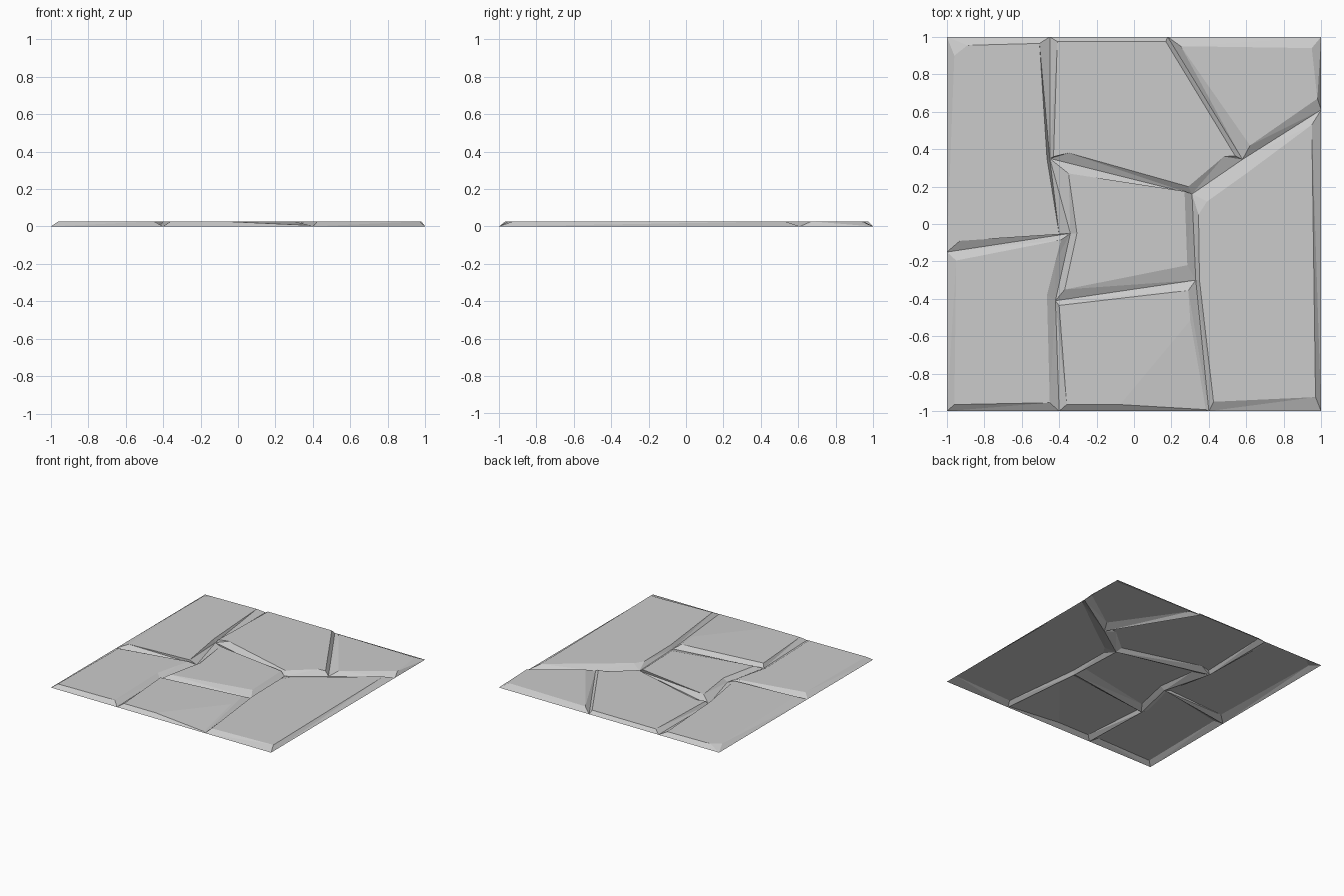
import bpy, bmesh
from mathutils import Vector

if "Cube" in bpy.data.objects:
    bpy.data.objects.remove(bpy.data.objects["Cube"])

HEIGHT = 0.027

stone = bpy.data.materials.new("grey stone")
stone.use_nodes = True
stone.diffuse_color = (0.6, 0.6, 0.6, 1)
stone.node_tree.nodes["Principled BSDF"].inputs["Base Color"].default_value = (0.6, 0.6, 0.6, 1)

# Seam corners shared by neighbouring slabs, all lying on the ground
seam = dict(
    back_left=(-1, 1), back_right=(1, 1), front_left=(-1, -1), front_right=(1, -1),
    a=(-.45, 1), b=(.18, 1), c=(-.45, .35), d=(.58, .345), e=(.31, .16), f=(1, .61),
    g=(-.34, -.05), h=(-1, -.15), i=(-.42, -.41), j=(.33, -.3), k=(-.4, -1), l=(.4, -1))


def bridge(bm, low, high):
    """Triangle strip between two closed loops, always taking the shorter diagonal."""
    n, m = len(low), len(high)
    p = q = 0
    while p < n or q < m:
        a, b = low[p % n], high[q % m]
        a2, b2 = low[(p + 1) % n], high[(q + 1) % m]
        step_low = q == m or (p < n and (a2.co - b.co).length < (b2.co - a.co).length)
        bm.faces.new((a, a2, b) if step_low else (a, b2, b))
        if step_low:
            p += 1
        else:
            q += 1


def slab(name, corners, top, chip=None):
    """Open slab: ground outline, flat top and sloping rim, optionally with a chipped corner."""
    bm = bmesh.new()
    low = [bm.verts.new((*seam[c], 0)) for c in corners.split()]
    high = [bm.verts.new((*t, HEIGHT)) for t in top]
    bm.faces.new(high)
    bridge(bm, low, high)
    if chip:
        p0, p1, p2 = map(Vector, chip)
        normal = (p1 - p0).cross(p2 - p0)
        if normal.z < 0:
            normal.negate()
        cut = bmesh.ops.bisect_plane(bm, geom=bm.verts[:] + bm.edges[:] + bm.faces[:],
                                     plane_co=p0, plane_no=normal, clear_outer=True)
        edges = [e for e in cut["geom_cut"]
                 if isinstance(e, bmesh.types.BMEdge) and e.is_boundary]
        bmesh.ops.triangle_fill(bm, edges=edges, use_beauty=True)
    for f in bm.faces:
        f.normal_update()
        if f.normal.z < 0:
            f.normal_flip()
    mesh = bpy.data.meshes.new(name)
    bm.to_mesh(mesh)
    bm.free()
    mesh.materials.append(stone)
    obj = bpy.data.objects.new(name, mesh)
    bpy.context.collection.objects.link(obj)


# Left column
slab("left_back_slab", "back_left a c g h",
     [(-.96, .9), (-.89, .955), (-.505, .965), (-.465, .35), (-.4, -.055), (-.93, -.09)])
slab("left_front_slab", "h g i k front_left",
     [(-.95, -.195), (-.39, -.085), (-.42, -.2), (-.465, -.38), (-.45, -.955), (-.96, -.965)])

# Middle column
slab("middle_back_slab", "a b d e c",
     [(-.41, .975), (.17, .975), (.54, .365), (.48, .36), (.29, .2), (-.35, .38), (-.43, .36)])
slab("centre_slab", "c e j i g",
     [(-.35, .27), (.27, .175), (.285, -.22), (-.37, -.35), (-.305, -.05)])
slab("middle_front_slab", "i j l k",
     [(-.4, -.435), (.29, -.355), (.33, -.965), (-.36, -.965)],
     chip=[(.28, -.54, HEIGHT), (-.07, -.96, HEIGHT), (.36, -.97, .008)])

# Right column
slab("right_back_slab", "b back_right f d",
     [(.25, .95), (.95, .94), (.98, .67), (.62, .42)])
slab("right_front_slab", "e d f front_right l j",
     [(.39, .12), (.6, .27), (.95, .53), (.97, -.925), (.425, -.95), (.35, -.3), (.345, .05)])
